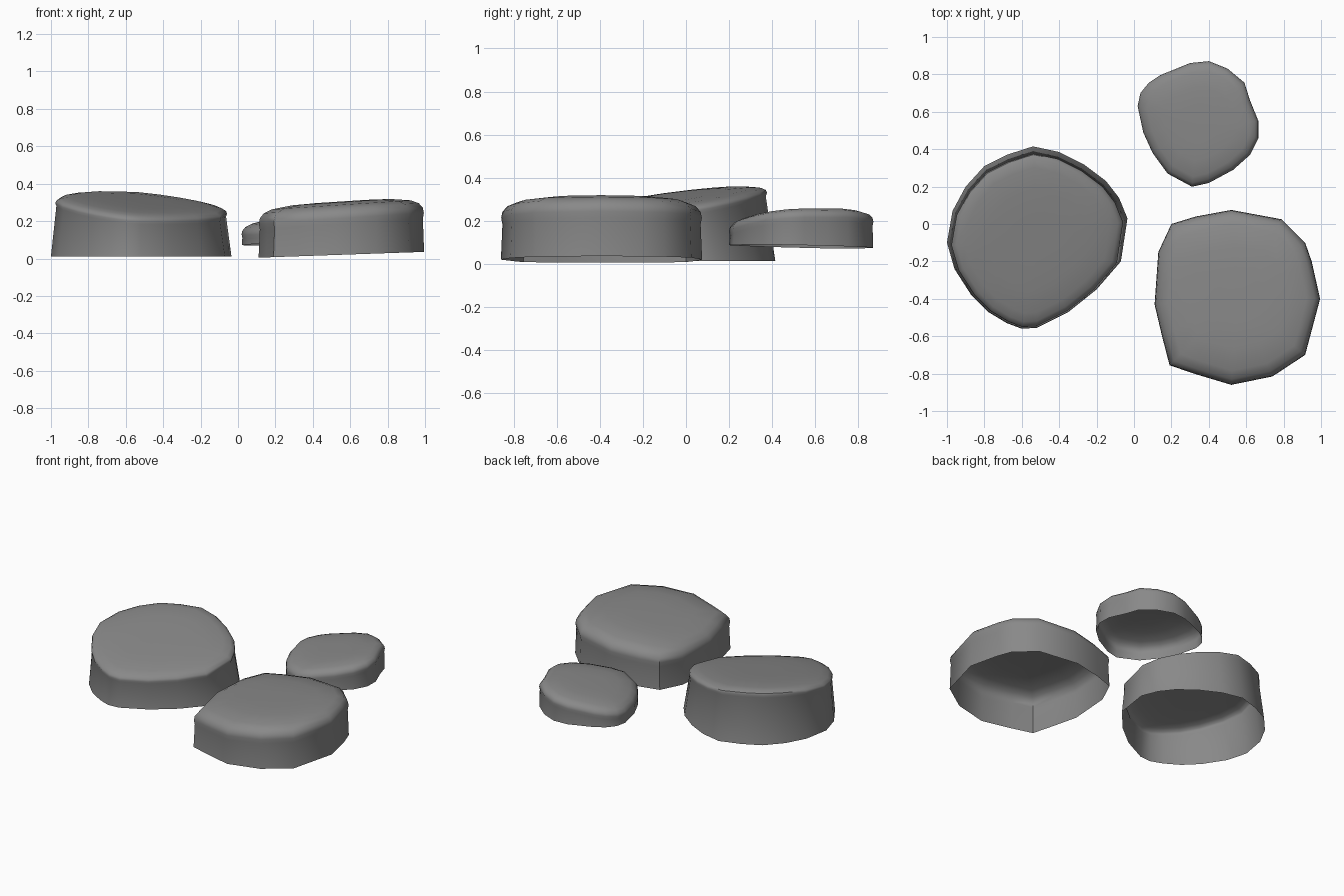
import bpy
import bmesh
import math
from mathutils import Vector

default = bpy.data.objects.get("Cube")
if default:
    bpy.data.objects.remove(default, do_unlink=True)

# Single stone colour
grey = bpy.data.materials.new("stone grey")
grey.use_nodes = True
colour = (0.25, 0.25, 0.25, 1)
grey.diffuse_color = colour
shader = next(n for n in grey.node_tree.nodes if n.type == "BSDF_PRINCIPLED")
shader.inputs["Base Color"].default_value = colour

# Rounded cap section: outline scale, share of the full lift
CAP = [(1, 0), (1.012, .25), (1, .48), (.95, .7), (.85, .85), (.6, .97), (.3, 1)]


def plane_height(plane, offset):
    """Height of a tilted plane given as (centre height, x slope, y slope)."""
    height, slope_x, slope_y = plane
    return height + slope_x * offset.x + slope_y * offset.y


def make_stone(name, outline, base, rim, lift, cap_scale, shift=(0, 0)):
    """Open-bottomed stone: a side wall from base to rim under a domed cap."""
    points = [Vector(p) for p in outline]
    centre = Vector([(min(p[i] for p in points) + max(p[i] for p in points)) / 2
                     for i in range(2)])
    shift = Vector(shift)
    bm = bmesh.new()

    def add_ring(scale, plane, rise, move):
        ring = []
        for p in points:
            offset = (p - centre) * scale + move
            z = plane_height(plane, offset) + rise
            ring.append(bm.verts.new((*(centre + offset), z)))
        return ring

    rings = [add_ring(1, base, 0, Vector((0, 0)))]
    rings += [add_ring(cap_scale * s, rim, lift * k, shift) for s, k in CAP]
    top = bm.verts.new((*(centre + shift), plane_height(rim, shift) + lift))

    # Wall and cap bands, then the middle of the cap
    count = len(points)
    for lower, upper in zip(rings, rings[1:]):
        for i in range(count):
            j = (i + 1) % count
            bm.faces.new((lower[i], lower[j], upper[j], upper[i]))
    for i in range(count):
        bm.faces.new((rings[-1][i], rings[-1][(i + 1) % count], top))
    bmesh.ops.recalc_face_normals(bm, faces=bm.faces)
    if top.link_faces[0].normal.z < 0:
        bmesh.ops.reverse_faces(bm, faces=bm.faces)

    mesh = bpy.data.meshes.new(name)
    bm.to_mesh(mesh)
    bm.free()
    mesh.materials.append(grey)
    stone = bpy.data.objects.new(name, mesh)
    bpy.context.collection.objects.link(stone)
    bpy.ops.object.select_all(action="DESELECT")
    stone.select_set(True)
    bpy.context.view_layer.objects.active = stone
    bpy.ops.object.shade_smooth_by_angle(angle=math.radians(42))


# Large stone, tapering upwards and tilted towards the front
make_stone(
    "large_stone",
    [(-1, -.1), (-.97, .07), (-.9, .2), (-.8, .31), (-.68, .37), (-.54, .415),
     (-.4, .385), (-.27, .32), (-.15, .23), (-.08, .14), (-.035, .03),
     (-.07, -.2), (-.2, -.35), (-.35, -.47), (-.52, -.555), (-.6, -.56),
     (-.68, -.53), (-.78, -.47), (-.87, -.38), (-.96, -.24)],
    base=(.012, 0, 0), rim=(.25, -.08, .14), lift=.06,
    cap_scale=.94, shift=(0, -.015))

# Squarish stone, upright with a thick cap
make_stone(
    "square_stone",
    [(.11, -.43), (.13, -.15), (.2, 0), (.33, .04), (.52, .075), (.79, .025),
     (.915, -.1), (.95, -.2), (.995, -.4), (.915, -.7), (.74, -.815),
     (.52, -.86), (.32, -.8), (.19, -.755), (.15, -.6)],
    base=(.02, .035, 0), rim=(.185, .065, 0), lift=.12, cap_scale=.985)

# Small stone, raised and tilted towards its thin side
make_stone(
    "small_stone",
    [(.02, .63), (.035, .7), (.08, .755), (.14, .795), (.3, .86), (.4, .87),
     (.5, .83), (.59, .755), (.62, .66), (.665, .55), (.665, .46), (.62, .37),
     (.53, .29), (.4, .22), (.31, .2), (.18, .27), (.1, .38), (.05, .49)],
    base=(.08, .02, -.02), rim=(.15, .14, .05), lift=.08, cap_scale=.99)
